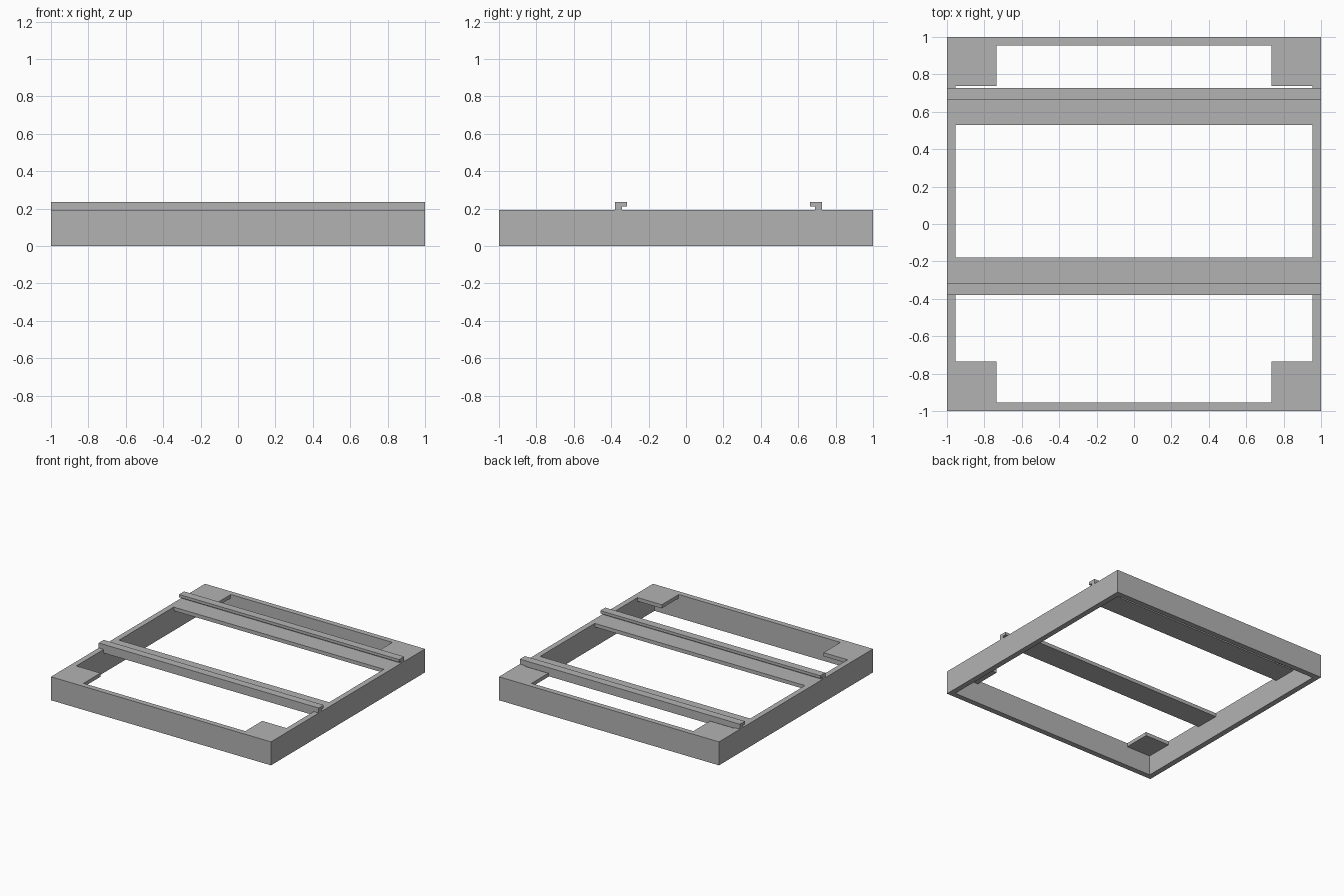
import bpy
import bmesh

old = bpy.data.objects.get("Cube")
if old:
    bpy.data.objects.remove(old, do_unlink=True)

grey = bpy.data.materials.new("plain grey")
grey.use_nodes = True
COLOUR = (0.45, 0.45, 0.45, 1)
grey.diffuse_color = COLOUR
grey.node_tree.nodes["Principled BSDF"].inputs["Base Color"].default_value = COLOUR

OUT, INNER, CORNER = 1.0, 0.955, 0.735   # outer edge, wall inside, corner plate edge
TOP, PLATE = 0.193, 0.03                 # frame height, top plate thickness
FRONT_BAR = (-0.38, -0.18)               # y extents of the cross bars
REAR_BAR = (0.53, 0.728)


def prism(name, points, axis, lo, hi):
    """Extrude a closed outline along x or z."""
    bm = bmesh.new()
    place = (lambda a, b: (lo, a, b)) if axis == "x" else (lambda a, b: (a, b, lo))
    face = bm.faces.new([bm.verts.new(place(a, b)) for a, b in points])
    moved = bmesh.ops.extrude_face_region(bm, geom=[face])["geom"]
    step = (hi - lo, 0, 0) if axis == "x" else (0, 0, hi - lo)
    bmesh.ops.translate(bm, vec=step, verts=[v for v in moved if isinstance(v, bmesh.types.BMVert)])
    bmesh.ops.recalc_face_normals(bm, faces=bm.faces)
    mesh = bpy.data.meshes.new(name)
    bm.to_mesh(mesh)
    bm.free()
    mesh.materials.append(grey)
    obj = bpy.data.objects.new(name, mesh)
    bpy.context.collection.objects.link(obj)
    return obj


def rect(x, y0, y1):
    return [(-x, y0), (x, y0), (x, y1), (-x, y1)]


def stepped(wide_y, mid_y, end_y):
    """Opening that narrows between the two corner plates."""
    half = [(INNER, wide_y), (INNER, mid_y), (CORNER, mid_y), (CORNER, end_y)]
    return half + [(-x, y) for x, y in reversed(half)]


# Square frame with top plates left standing after the cuts
frame = prism("frame", rect(OUT, -OUT, OUT), "z", 0, TOP)
cuts = [
    ("cavity_cutter", rect(INNER, -INNER, INNER), -0.1, TOP - PLATE),
    ("front_opening_cutter", stepped(FRONT_BAR[0], -CORNER, -INNER), 0.1, 0.3),
    ("middle_opening_cutter", rect(INNER, FRONT_BAR[1], REAR_BAR[0]), 0.1, 0.3),
    ("rear_opening_cutter", stepped(REAR_BAR[1], CORNER + 0.003, INNER), 0.1, 0.3),
]
bpy.context.view_layer.objects.active = frame
for name, outline, lo, hi in cuts:
    cutter = prism(name, outline, "z", lo, hi)
    cutter.hide_render = True
    mod = frame.modifiers.new(name, "BOOLEAN")
    mod.operation, mod.solver, mod.object = "DIFFERENCE", "EXACT", cutter
    bpy.ops.object.modifier_apply(modifier=name)
    bpy.data.objects.remove(cutter, do_unlink=True)

# Hooked rails whose lips face each other
for name, y, side in (("front_rail", FRONT_BAR[0], 1), ("rear_rail", REAR_BAR[1], -1)):
    profile = [(0, TOP), (0.037, TOP), (0.037, 0.211), (0.065, 0.211), (0.065, 0.234), (0, 0.234)]
    prism(name, [(y + side * d, z) for d, z in profile], "x", -OUT, OUT)
